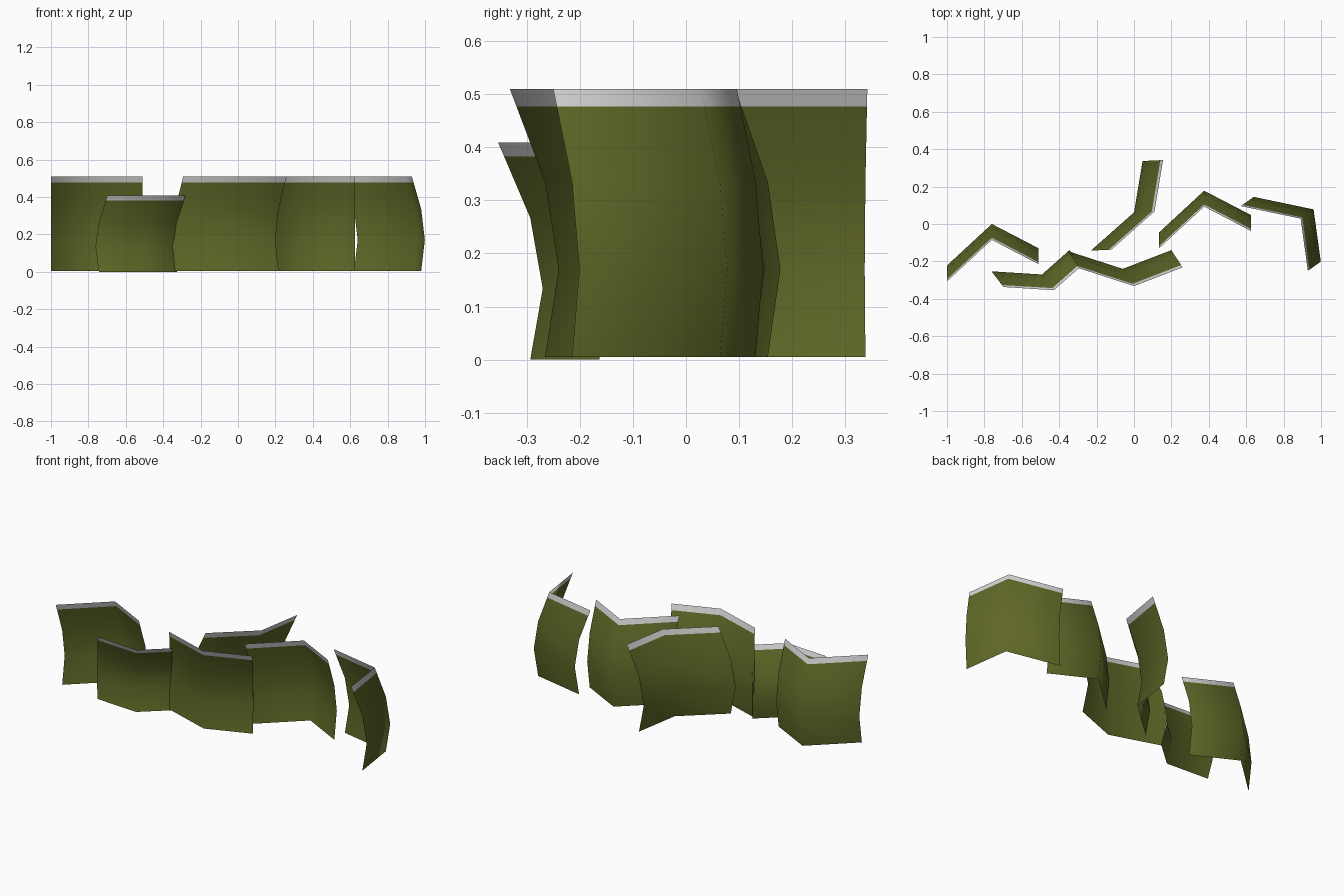
import bpy, bmesh
from math import radians
from mathutils import Matrix, Vector

if "Cube" in bpy.data.objects:
    bpy.data.objects.remove(bpy.data.objects["Cube"])


def make_mat(name, col):
    m = bpy.data.materials.new(name)
    m.diffuse_color = (*col, 1)
    m.use_nodes = True
    m.node_tree.nodes["Principled BSDF"].inputs["Base Color"].default_value = m.diffuse_color
    return m


green = make_mat("olive_green", (0.115, 0.135, 0.02))
grey = make_mat("light_grey", (0.65, 0.65, 0.65))

# Vertical profile: (height fraction, lean fraction); last strip is the grey band
PROFILE = [(0, 0.28), (0.327, 0), (0.653, 0.28), (0.935, 0.865), (1, 1)]

# Plan shapes relative to the bend, and the lean of the top edge
PEAK = ([(-0.24, -0.222), (0, 0), (0.25, -0.13)], (0, -0.085))
VALLEY = ([(-0.293, 0.095), (0, 0), (0.26, 0.1)], (0.06, -0.092))
LOW = ([(-0.27, 0.017), (0, 0), (0.147, 0.13)], (0.064, -0.084))


def curved_sheet(name, shape, x, y, turn=0, z0=0.005, z1=0.51):
    """Bent sheet: plan path swept up the leaning profile."""
    plan, lean = shape
    rot = Matrix.Rotation(radians(turn), 2)
    bm = bmesh.new()
    rows = []
    for h, f in PROFILE:
        row = []
        for p in plan:
            q = rot @ (Vector(p) + Vector(lean) * f)
            row.append(bm.verts.new((q.x + x, q.y + y, z0 + (z1 - z0) * h)))
        rows.append(row)
    for i in range(len(rows) - 1):
        for j in range(len(plan) - 1):
            f = bm.faces.new((rows[i][j], rows[i][j + 1],
                              rows[i + 1][j + 1], rows[i + 1][j]))
            f.material_index = int(i == len(rows) - 2)
            f.smooth = True
    me = bpy.data.meshes.new(name)
    bm.to_mesh(me)
    bm.free()
    me.materials.append(green)
    me.materials.append(grey)
    bpy.context.collection.objects.link(bpy.data.objects.new(name, me))


curved_sheet("left_sheet", PEAK, -0.76, 0.0)
curved_sheet("right_sheet", PEAK, 0.375, 0.178)
curved_sheet("far_right_sheet", PEAK, 0.96, 0.078, -54.6)
curved_sheet("front_sheet", VALLEY, -0.06, -0.24)
curved_sheet("back_sheet", VALLEY, 0.0, 0.062, 59.5)
curved_sheet("low_front_sheet", LOW, -0.492, -0.27, 0, 0, 0.409)
